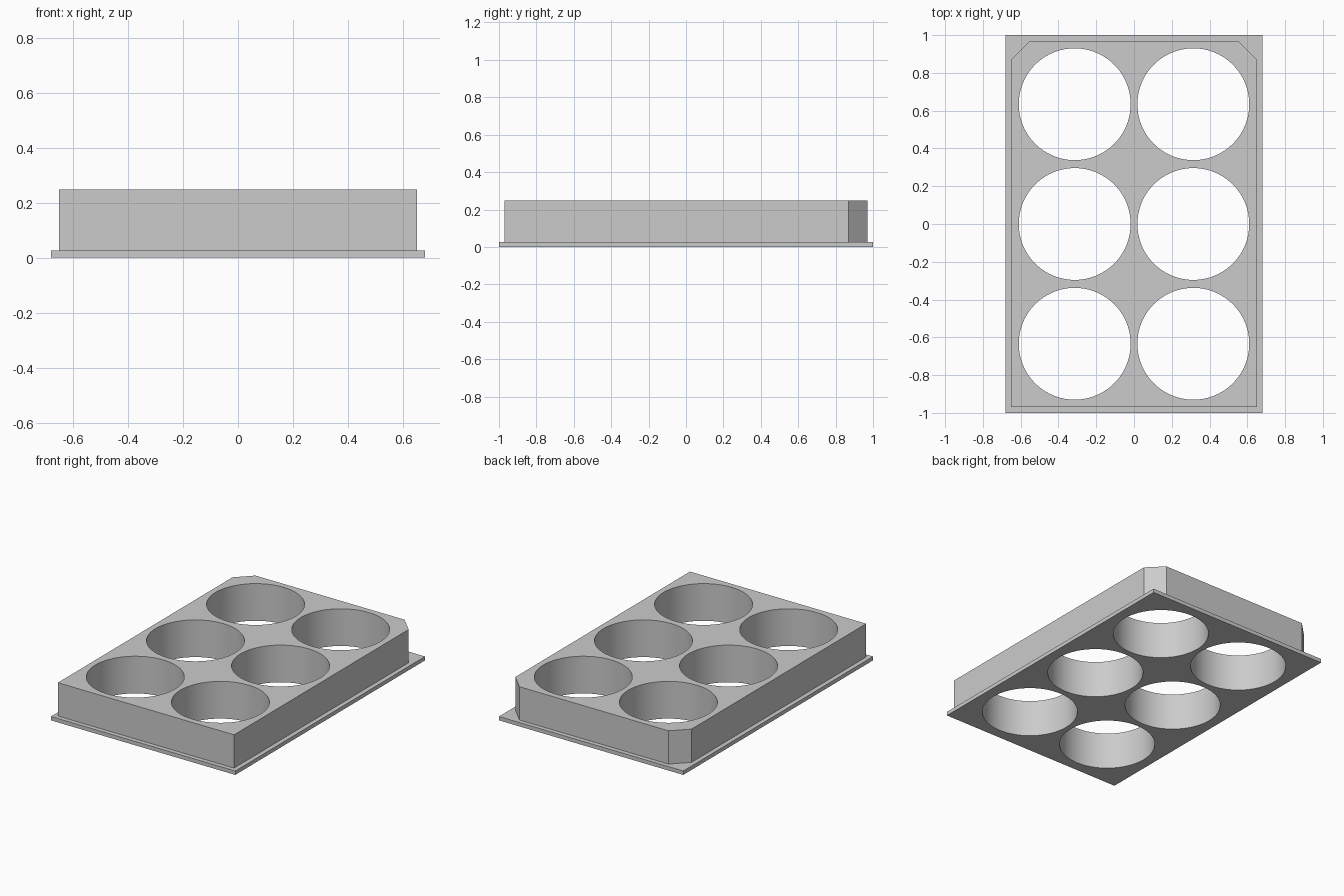
import bpy
import bmesh
import math
from mathutils import Matrix

default = bpy.data.objects.get("Cube")
if default:
    bpy.data.objects.remove(default, do_unlink=True)

HALF_X, HALF_Y = 0.65, 0.97      # raised block
CHAMFER = 0.10
TOP, FLANGE = 0.248, 0.026
HOLE_R, PITCH_X, PITCH_Y = 0.296, 0.314, 0.634

grey = bpy.data.materials.new("grey plastic")
grey.use_nodes = True
grey.diffuse_color = (0.6, 0.6, 0.6, 1)
grey.node_tree.nodes["Principled BSDF"].inputs["Base Color"].default_value = grey.diffuse_color


def add_object(name, bm):
    bmesh.ops.recalc_face_normals(bm, faces=bm.faces)
    mesh = bpy.data.meshes.new(name)
    bm.to_mesh(mesh)
    bm.free()
    mesh.materials.append(grey)
    obj = bpy.data.objects.new(name, mesh)
    bpy.context.collection.objects.link(obj)
    return obj


def prism(name, outline, bottom, top):
    bm = bmesh.new()
    face = bm.faces.new([bm.verts.new((x, y, bottom)) for x, y in outline])
    side = bmesh.ops.extrude_face_region(bm, geom=[face])["geom"]
    verts = [v for v in side if isinstance(v, bmesh.types.BMVert)]
    bmesh.ops.translate(bm, verts=verts, vec=(0, 0, top - bottom))
    return add_object(name, bm)


def combine(target, other, operation):
    mod = target.modifiers.new(operation.lower(), "BOOLEAN")
    mod.operation = operation
    mod.solver = "EXACT"
    mod.object = other
    bpy.context.view_layer.objects.active = target
    bpy.ops.object.modifier_apply(modifier=mod.name)
    bpy.data.objects.remove(other, do_unlink=True)


# Thin base flange
tray = prism("cup_tray", [(-0.68, -1), (0.68, -1), (0.68, 1), (-0.68, 1)], 0, FLANGE)

# Raised block with the two back corners cut off
block = prism("raised_block", [
    (-HALF_X, -HALF_Y), (HALF_X, -HALF_Y),
    (HALF_X, HALF_Y - CHAMFER), (HALF_X - CHAMFER, HALF_Y),
    (CHAMFER - HALF_X, HALF_Y), (-HALF_X, HALF_Y - CHAMFER)], FLANGE / 2, TOP)
combine(tray, block, "UNION")

# Six round through holes
bm = bmesh.new()
for column in (-1, 1):
    for row in (-1, 0, 1):
        bmesh.ops.create_cone(
            bm, cap_ends=True, segments=96, radius1=HOLE_R, radius2=HOLE_R, depth=1,
            matrix=Matrix.Translation((column * PITCH_X, row * PITCH_Y, TOP / 2)))
holes = add_object("hole_cutters", bm)
holes.hide_render = True
combine(tray, holes, "DIFFERENCE")

# Smooth hole walls, crisp edges
bpy.ops.object.select_all(action="DESELECT")
tray.select_set(True)
bpy.context.view_layer.objects.active = tray
bpy.ops.object.shade_smooth_by_angle(angle=math.radians(30))
